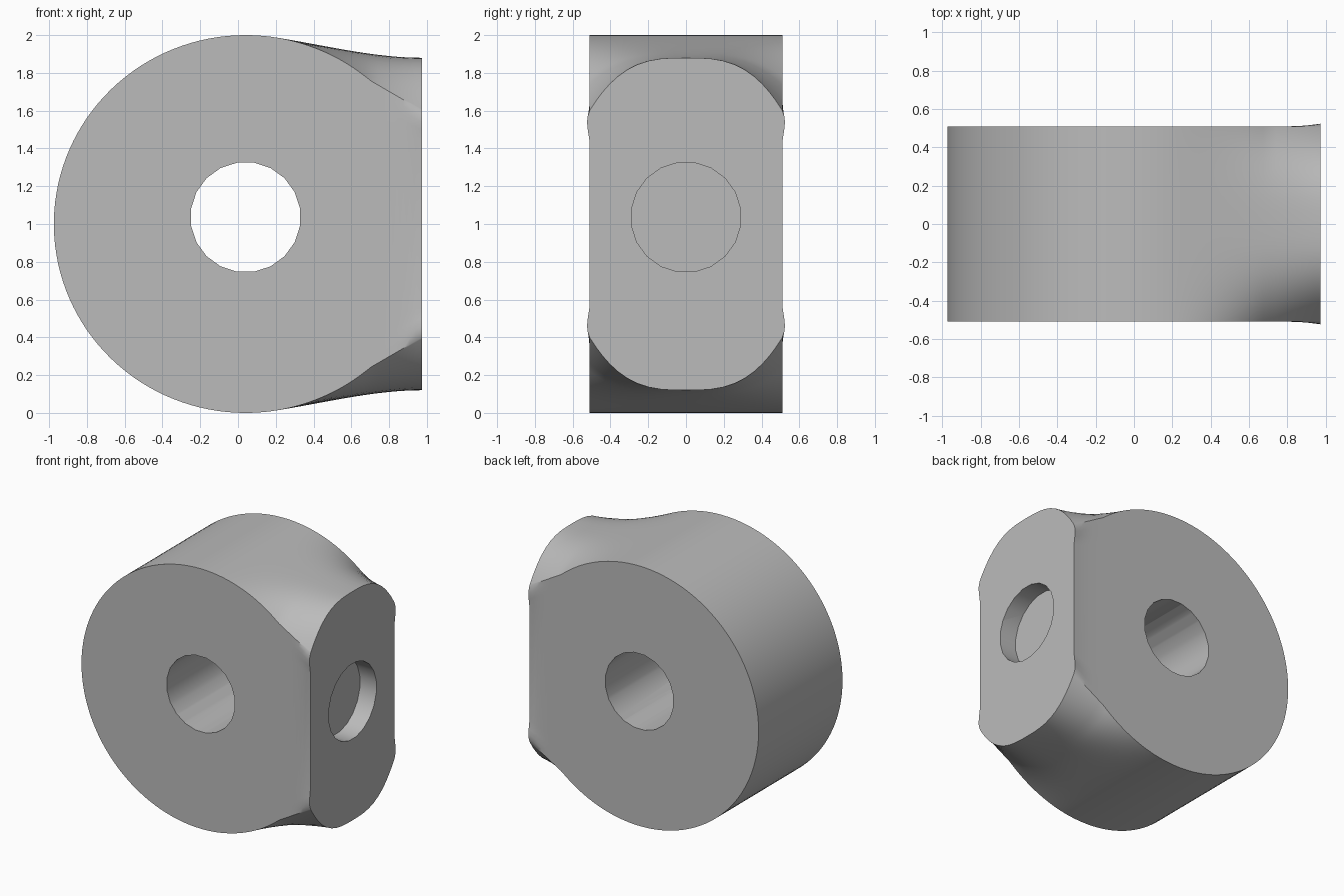
import bpy, bmesh, math
from mathutils import Matrix, Vector

cube = bpy.data.objects.get("Cube")
if cube:
    bpy.data.objects.remove(cube, do_unlink=True)

CX, RX, HALF, END, FLARE = 0.04, 1.015, 0.51, 0.975, 0.2

grey = bpy.data.materials.new("plain grey")
grey.use_nodes = True
colour = (0.5, 0.5, 0.5, 1)
grey.diffuse_color = colour
grey.node_tree.nodes["Principled BSDF"].inputs["Base Color"].default_value = colour


def make_object(name, bm):
    bmesh.ops.recalc_face_normals(bm, faces=bm.faces)
    mesh = bpy.data.meshes.new(name)
    bm.to_mesh(mesh)
    bm.free()
    mesh.materials.append(grey)
    obj = bpy.data.objects.new(name, mesh)
    bpy.context.collection.objects.link(obj)
    return obj


def disc(x):
    return math.sqrt(max(0, 1 - ((x - CX) / RX) ** 2))


def crown(x):
    # height along the middle: disc curve easing into the flat end
    if x <= FLARE:
        return disc(x)
    span = END - FLARE
    t = (x - FLARE) / span
    h0 = disc(FLARE)
    slope = -(FLARE - CX) / RX ** 2 / h0
    s = t * t * (3 - 2 * t)
    return h0 * (1 - s) + 0.88 * s + t * (1 - t) ** 2 * span * slope


def rim(x):
    # height along the front and back edges
    if x < 0.7:
        return disc(x)
    return disc(0.7) + (0.6 - disc(0.7)) * (x - 0.7) / (END - 0.7)


def section(x):
    c, e = crown(x), rim(x)
    bulge = 0.014 * max(0, (x - 0.8) / (END - 0.8)) ** 2
    n = 24
    top = []
    for i in range(n + 1):
        u = -math.cos(math.pi * i / n)
        top.append((u * HALF, e + (c - e) * (1 - abs(u) ** 3)))
    side = [(HALF + bulge * b, e * f)
            for f, b in ((0.95, 0.75), (0.9, 1), (0.83, 0.7), (0.72, 0))]
    upper = [(-y, z) for y, z in reversed(side)] + top + side
    lower = [(y, -z) for y, z in reversed(upper)]
    return [Vector((x, y, z + 1)) for y, z in upper + lower]


# Body: lofted disc that flares to a rounded flat end
stations = [CX - RX * math.cos(0.02 + (math.pi / 2 - 0.02) * i / 32) for i in range(33)]
stations += [CX + (END - CX) * i / 28 for i in range(1, 29)]
bm = bmesh.new()
rings = [[bm.verts.new(p) for p in section(x)] for x in stations]
for a, b in zip(rings, rings[1:]):
    for i in range(len(a)):
        j = (i + 1) % len(a)
        bm.faces.new((a[i], a[j], b[j], b[i]))
bm.faces.new(rings[0])
bm.faces.new(rings[-1])
body = make_object("body", bm)


def drill(name, centre, axis, depth):
    # Round cutter subtracted from the body
    bm = bmesh.new()
    turn = Matrix.Rotation(math.pi / 2, 4, axis) @ Matrix.Rotation(math.pi / 20, 4, 'Z')
    bmesh.ops.create_cone(bm, cap_ends=True, segments=20, radius1=0.292, radius2=0.292,
                          depth=depth, matrix=Matrix.Translation(centre) @ turn)
    cutter = make_object(name, bm)
    cutter.hide_render = True
    mod = body.modifiers.new(name, 'BOOLEAN')
    mod.object = cutter
    mod.operation = 'DIFFERENCE'
    mod.solver = 'EXACT'
    bpy.context.view_layer.objects.active = body
    bpy.ops.object.modifier_apply(modifier=name)
    bpy.data.objects.remove(cutter, do_unlink=True)


# Through hole front to back, and shallow socket in the flat end
drill("through_hole", (CX, 0, 1.036), 'X', 2)
drill("end_socket", (END, 0, 1.036), 'Y', 0.28)

bpy.ops.object.select_all(action='DESELECT')
body.select_set(True)
bpy.context.view_layer.objects.active = body
bpy.ops.object.shade_smooth_by_angle(angle=math.radians(30))
